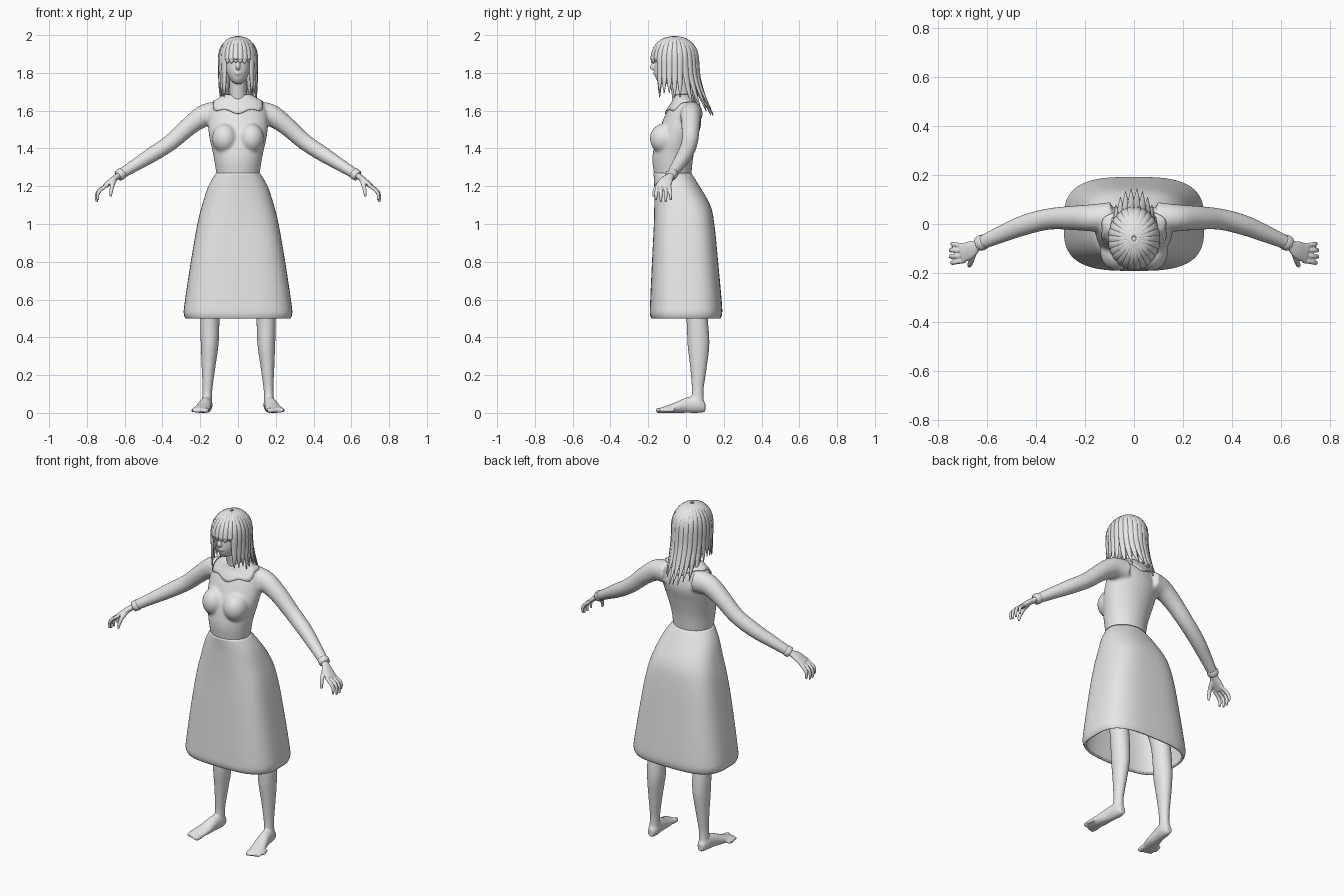
import bpy, bmesh, random
from math import sin, cos, pi, radians, copysign
from mathutils import Vector, Matrix

random.seed(4)
cube = bpy.data.objects.get("Cube")
if cube:
    bpy.data.objects.remove(cube)

grey = bpy.data.materials.new("plain_grey")
grey.use_nodes = True
grey.diffuse_color = (0.8, 0.8, 0.8, 1)
grey.node_tree.nodes["Principled BSDF"].inputs["Base Color"].default_value = (0.8, 0.8, 0.8, 1)

X, Y, Z = Vector((1, 0, 0)), Vector((0, 1, 0)), Vector((0, 0, 1))


def resample(rows, steps=4):
    """Catmull-Rom through rows of (x, y, z, half_width, half_depth)."""
    pts, out = [Vector(r) for r in rows], []
    last = len(pts) - 1
    for i in range(last):
        a, b, c, d = (pts[min(max(i + k, 0), last)] for k in (-1, 0, 1, 2))
        for j in range(steps):
            t = j / steps
            out.append(b + (c - a) * (t / 2) + (a * 2 - b * 5 + c * 4 - d) * (t * t / 2)
                       + (b * 3 - a - c * 3 + d) * (t ** 3 / 2))
    return out + [pts[-1]]


def tube(bm, rows, side=X, axis=None, s=1, sides=20, power=lambda t: 2, caps=True):
    """Loft superellipse rings along rows; s = -1 mirrors in x."""
    rows = resample(rows)
    rings = []
    for i, r in enumerate(rows):
        centre = Vector(r[:3])
        ahead, behind = rows[min(i + 1, len(rows) - 1)], rows[max(i - 1, 0)]
        t = axis or (Vector(ahead[:3]) - Vector(behind[:3])).normalized()
        u = (side - t * side.dot(t)).normalized()
        v = t.cross(u)
        e = 2 / power(i / (len(rows) - 1))
        ring = []
        for k in range(sides):
            a = 2 * pi * k / sides
            cu, sv = (copysign(abs(f) ** e, f) for f in (cos(a), sin(a)))
            p = centre + u * (r[3] * cu) + v * (r[4] * sv)
            ring.append(bm.verts.new((p.x * s, p.y, p.z)))
        rings.append(ring)
    for lo, hi in zip(rings, rings[1:]):
        for k in range(sides):
            n = (k + 1) % sides
            bm.faces.new((lo[k], lo[n], hi[n], hi[k]))
    if caps:
        bm.faces.new(rings[0])
        bm.faces.new(rings[-1])


def ball(bm, centre, radii):
    m = Matrix.Translation(centre) @ Matrix.Diagonal((*radii, 1))
    return bmesh.ops.create_uvsphere(bm, u_segments=24, v_segments=16, radius=1, matrix=m)


def finish(name, bm, voxel=0, relax=4):
    """Make the object; a voxel size blends overlapping pieces into one skin."""
    bmesh.ops.recalc_face_normals(bm, faces=bm.faces)
    mesh = bpy.data.meshes.new(name)
    bm.to_mesh(mesh)
    bm.free()
    mesh.materials.append(grey)
    mesh.polygons.foreach_set("use_smooth", [True] * len(mesh.polygons))
    ob = bpy.data.objects.new(name, mesh)
    bpy.context.collection.objects.link(ob)
    if voxel:
        blend = ob.modifiers.new("blend", 'REMESH')
        blend.mode, blend.voxel_size, blend.use_smooth_shade = 'VOXEL', voxel, True
        soft = ob.modifiers.new("soften", 'SMOOTH')
        soft.factor, soft.iterations = 0.5, relax
    return ob


# Bodice with bust and sleeves
bm = bmesh.new()
tube(bm, [(0, -.07, 1.25, .113, .098), (0, -.07, 1.35, .128, .108), (0, -.05, 1.45, .15, .11),
          (0, -.025, 1.53, .16, .105), (0, -.015, 1.6, .15, .085), (0, -.01, 1.645, .125, .06),
          (0, -.015, 1.68, .065, .05)], axis=Z, sides=32)
for s in (1, -1):
    ball(bm, (.07 * s, -.115, 1.452), (.068, .077, .08))
    tube(bm, [(.09, .03, 1.585, .06, .065), (.17, .025, 1.577, .056, .06), (.25, .025, 1.525, .05, .05),
              (.35, .02, 1.437, .044, .044), (.45, -.005, 1.37, .042, .041),
              (.55, -.045, 1.308, .035, .033), (.63, -.08, 1.258, .028, .027)], side=Y, s=s)
bodice = finish("bodice", bm, .008, 8)

# Collar: a scalloped ring laid onto the shoulders
bm = bmesh.new()
count, bands = 64, 6
rings = []
for j in range(bands + 1):
    t, ring = j / bands, []
    for k in range(count):
        a = 2 * pi * k / count
        wave = 1 + .05 * cos(6 * a)
        rx = .05 + t * (.135 * wave - .05)
        ry = .045 + t * (.085 * wave - .045)
        ring.append(bm.verts.new((rx * sin(a), -.02 - ry * cos(a), 1.8)))
    rings.append(ring)
for inner, outer in zip(rings, rings[1:]):
    for k in range(count):
        n = (k + 1) % count
        bm.faces.new((inner[k], outer[k], outer[n], inner[n]))
collar = finish("collar", bm)
drape = collar.modifiers.new("drape", 'SHRINKWRAP')
drape.target, drape.wrap_method = bodice, 'PROJECT'
drape.use_project_z = drape.use_negative_direction = True
drape.use_positive_direction = False
drape.offset = .004
thick = collar.modifiers.new("thickness", 'SOLIDIFY')
thick.thickness, thick.offset = .008, 0

# Skirt: round at the waist, boxy at the hem
bm = bmesh.new()
tube(bm, [(0, -.072, 1.27, .116, .1), (0, -.048, 1.2, .157, .12), (0, -.02, 1.1, .19, .148),
          (0, -.01, 1, .215, .16), (0, -.005, .8, .25, .175), (0, 0, .58, .283, .19),
          (0, 0, .525, .287, .191), (0, 0, .5, .278, .183)],
     axis=Z, sides=64, power=lambda t: 2 + 1.1 * min(1, t * 2), caps=False)
skirt = finish("skirt", bm)
thick = skirt.modifiers.new("thickness", 'SOLIDIFY')
thick.thickness, thick.offset = .012, -1

for s, label in ((1, "left"), (-1, "right")):
    # Leg, foot and toes
    bm = bmesh.new()
    tube(bm, [(.09, -.04, 1.1, .085, .09), (.12, 0, .85, .075, .08), (.145, .045, .6, .053, .06),
              (.149, .06, .48, .051, .057), (.15, .066, .36, .047, .058), (.156, .066, .24, .036, .044),
              (.162, .062, .12, .026, .031), (.165, .06, .05, .028, .036)], axis=Z, s=s)
    tube(bm, [(.165, .102, .03, .018, .024), (.165, .07, .042, .03, .042), (.172, .01, .042, .033, .042),
              (.185, -.06, .027, .042, .027), (.198, -.115, .017, .045, .017),
              (.203, -.14, .013, .04, .013)], axis=-Y, s=s)
    for i in range(5):
        x, y = .17 + .017 * i, -.16 + .006 * i * i / 2
        r = .014 if i == 0 else .01
        tube(bm, [(x - .005, y + .05, .016, r, r), (x, y + .01, .013, r, r), (x, y, .011, r / 2, r / 2)],
             s=s, sides=10)
    finish(label + "_leg", bm, .006, 3)

    # Hand with curled fingers
    bm = bmesh.new()
    tube(bm, [(.6, -.062, 1.277, .022, .018), (.635, -.083, 1.254, .021, .016),
              (.668, -.105, 1.23, .036, .016), (.705, -.12, 1.2, .04, .012)], side=Y, s=s)
    for i in range(4):
        k = i - 1.5
        y, reach = -.12 - .02 * k, 1 - .1 * abs(k)
        tube(bm, [(.69, y, 1.208, .01, .01), (.69 + .047 * reach, y - .004 * k, 1.178, .01, .01),
                  (.69 + .062 * reach, y - .006 * k, 1.21 - .065 * reach, .009, .009),
                  (.69 + .06 * reach, y - .006 * k, 1.21 - .1 * reach, .006, .006)], side=Y, s=s, sides=10)
    tube(bm, [(.655, -.115, 1.235, .014, .014), (.665, -.15, 1.205, .012, .012),
              (.672, -.168, 1.17, .01, .01), (.674, -.17, 1.145, .006, .006)], s=s, sides=10)
    finish(label + "_hand", bm, .004, 3)

    # Sleeve cuff and eye
    bm = bmesh.new()
    tube(bm, [(.612, -.071, 1.27, .03, .029), (.622, -.076, 1.263, .032, .031),
              (.634, -.082, 1.255, .03, .029)], side=Y, s=s)
    finish(label + "_cuff", bm)
    bm = bmesh.new()
    ball(bm, (.031 * s, -.15, 1.872), (.015, .012, .008))
    finish(label + "_eye", bm)

# Head and neck
bm = bmesh.new()
tube(bm, [(0, -.01, 1.6, .055, .055), (0, -.028, 1.68, .045, .047), (0, -.045, 1.8, .046, .05)], axis=Z)
tube(bm, [(0, -.115, 1.742, .018, .022), (0, -.103, 1.762, .04, .053), (0, -.088, 1.805, .061, .08),
          (0, -.066, 1.86, .072, .1), (0, -.06, 1.92, .076, .106), (0, -.06, 1.965, .055, .08),
          (0, -.06, 1.982, .025, .035)], axis=Z, sides=32)
tube(bm, [(0, -.155, 1.88, .009, .009), (0, -.17, 1.85, .01, .012), (0, -.178, 1.83, .013, .013),
          (0, -.168, 1.819, .008, .008)], sides=12)
for z, w in ((1.803, .021), (1.794, .018)):
    ball(bm, (0, -.16, z), (w, .013, .006))
for s in (1, -1):
    ball(bm, (.032 * s, -.148, 1.892), (.024, .016, .006))
finish("head", bm, .0045, 4)

# Scalp cap, open at the face
centre = Vector((0, -.06, 1.875))
bm = bmesh.new()
ball(bm, centre, (.094, .116, .114))
face = [f for f in bm.faces if f.calc_center_median().z < 1.8
        or (f.calc_center_median().y < -.085 and f.calc_center_median().z < 1.91)]
bmesh.ops.delete(bm, geom=face, context='FACES')
finish("hair_cap", bm)


def lock(bm, angle, tip, width, lift=1, drift=0):
    """One strand: over the skull from the crown, then hanging to height tip."""
    d = Vector((sin(angle), -cos(angle), 0))
    path = []
    for theta in map(radians, (5, 32, 60, 86)):
        path.append(centre + Vector((.098 * d.x * sin(theta), .12 * d.y * sin(theta), .117 * cos(theta))) * lift)
    edge = path[-1]
    for f in (.35, .7, 1):
        path.append(edge + Vector((0, drift * f * f, (tip - edge.z) * f)))
    taper = (.25, .75, 1, 1, .9, .65, .08)
    tube(bm, [(*p, width * w, .009 * (.2 + .8 * w)) for p, w in zip(path, taper)],
         side=Vector((cos(angle), sin(angle), 0)), sides=10)


# Fringe, side locks and long back locks
fringe, sides_hair, back_hair = bmesh.new(), bmesh.new(), bmesh.new()
for i in range(26):
    a = 2 * pi * (i + .5) / 26 - pi
    turn, jitter = abs(a), random.uniform(-.02, .02)
    if turn < .8:
        lock(fringe, a, 1.862 + jitter / 2 - .02 * turn, .017)
    elif turn < 1.9:
        lock(sides_hair, a, 1.68 + jitter, .019)
    else:
        back = -cos(a)
        lock(back_hair, a, 1.65 - .06 * back + jitter, .019, drift=.085 * back)
        lock(back_hair, a + .12, 1.67 + jitter, .024, lift=.92, drift=.05 * back)
finish("hair_fringe", fringe)
finish("hair_sides", sides_hair)
finish("hair_back", back_hair)
